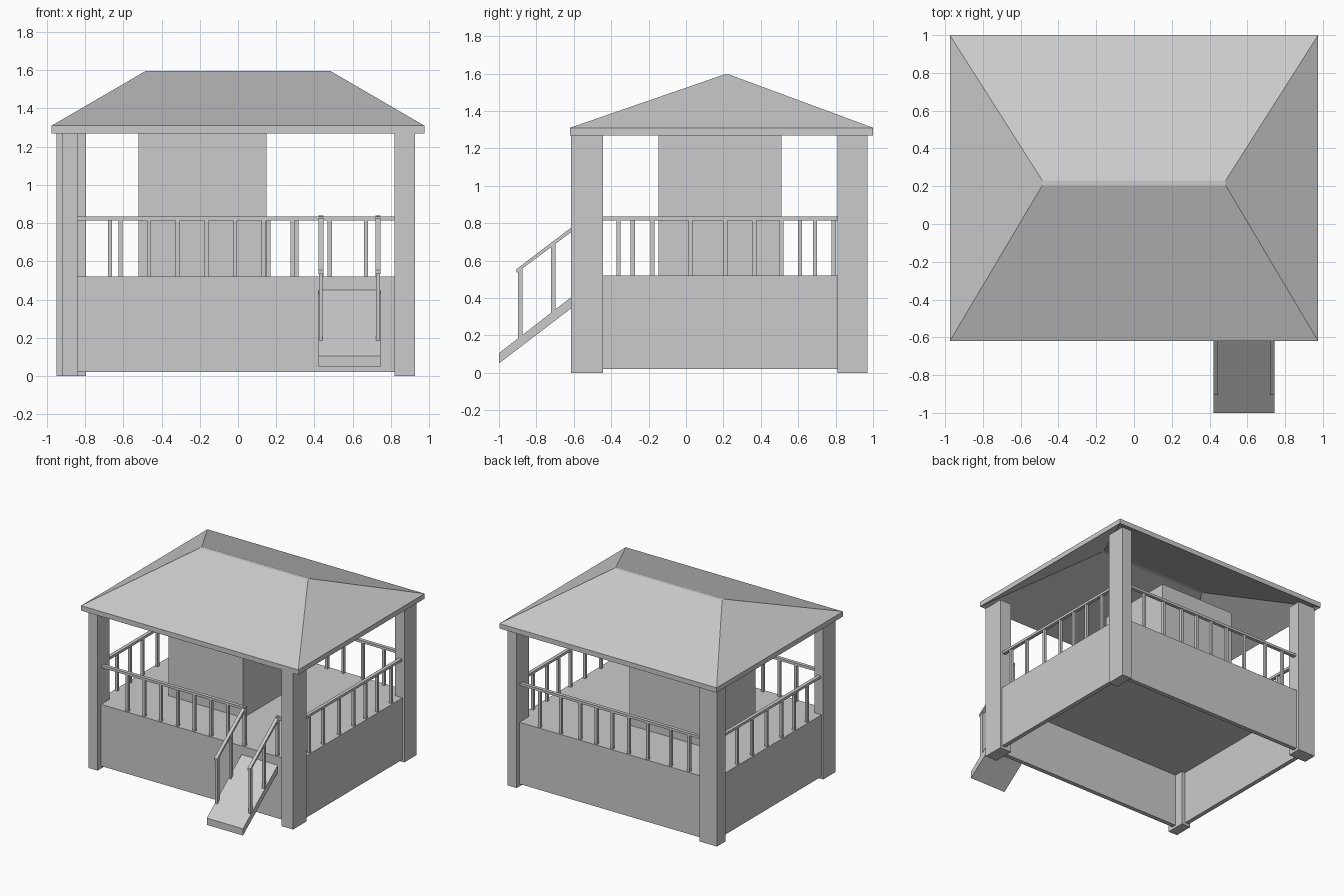
import bpy
from mathutils import Vector

cube = bpy.data.objects.get("Cube")
if cube:
    bpy.data.objects.remove(cube, do_unlink=True)

grey = bpy.data.materials.new("plain_grey")
grey.use_nodes = True
grey.diffuse_color = (0.6, 0.6, 0.6, 1)
grey.node_tree.nodes["Principled BSDF"].inputs["Base Color"].default_value = (0.6, 0.6, 0.6, 1)


def add_mesh(name, verts, faces):
    mesh = bpy.data.meshes.new(name)
    mesh.from_pydata(verts, [], faces)
    mesh.materials.append(grey)
    obj = bpy.data.objects.new(name, mesh)
    bpy.context.collection.objects.link(obj)
    return obj


def prism(name, bottom, top):
    """Closed solid between two matching loops of points."""
    n = len(bottom)
    sides = [(i, (i + 1) % n, n + (i + 1) % n, n + i) for i in range(n)]
    caps = [tuple(reversed(range(n))), tuple(range(n, 2 * n))]
    return add_mesh(name, bottom + top, sides + caps)


def box(name, x, y, z):
    loop = [(x[0], y[0]), (x[1], y[0]), (x[1], y[1]), (x[0], y[1])]
    return prism(name, [(a, b, z[0]) for a, b in loop], [(a, b, z[1]) for a, b in loop])


def side_prism(name, x, profile):
    """Extrude a (y, z) profile along x."""
    return prism(name, [(x[1], y, z) for y, z in profile], [(x[0], y, z) for y, z in profile])


FLOOR, EAVE, RAIL = 0.52, 1.27, 0.825

# Corner posts
box("front_right_post", (-0.92, -0.84), (-0.60, -0.445), (0, EAVE))
box("front_left_post", (0.82, 0.925), (-0.615, -0.445), (0, EAVE))
box("back_right_post", (-0.95, -0.795), (0.85, 0.96), (0, EAVE))
box("back_left_post", (0.84, 0.925), (0.81, 0.97), (0, EAVE))

# Skirt walls and deck
box("front_wall", (-0.84, 0.82), (-0.555, -0.52), (0.02, FLOOR))
box("back_wall", (-0.80, 0.84), (0.90, 0.935), (0.02, FLOOR))
box("right_wall", (-0.905, -0.87), (-0.45, 0.86), (0.02, FLOOR))
box("left_wall", (0.875, 0.91), (-0.45, 0.82), (0.02, FLOOR))
box("deck", (-0.87, 0.875), (-0.52, 0.90), (0.45, FLOOR))

# Central room
box("central_room", (-0.52, 0.15), (-0.147, 0.51), (FLOOR, EAVE))

# Hollow hipped roof: the underside follows the outer slopes
eave = [(-0.975, -0.62), (0.975, -0.62), (0.975, 1.0), (-0.975, 1.0)]
ridge = [(-0.485, 0.205), (0.485, 0.205), (0.485, 0.23), (-0.485, 0.23)]
verts = []
for drop in (0, 0.04):
    verts += [(x, y, 1.31 - drop) for x, y in eave]
    verts += [(x, y, 1.595 - drop) for x, y in ridge]
faces = [(4, 5, 6, 7), (15, 14, 13, 12)]
for i in range(4):
    j = (i + 1) % 4
    faces += [(i, j, j + 4, i + 4), (i + 12, j + 12, j + 8, i + 8), (i + 8, j + 8, j, i)]
add_mesh("roof", verts, faces)


# Railings
def railing(name, axis, offset, start, end, spots):
    def part(part_name, span, thick, z):
        across = (offset - thick, offset + thick)
        xy = (span, across) if axis == "x" else (across, span)
        box(part_name, *xy, z)
    part(name + "_rail", (start, end), 0.014, (RAIL - 0.01, RAIL + 0.01))
    for s in spots:
        part(name + "_baluster", (s - 0.011, s + 0.011), 0.011, (FLOOR, RAIL - 0.01))


railing("front", "x", -0.535, -0.84, 0.447, [-0.615 + 0.15 * i for i in range(8)])
railing("front_corner", "x", -0.535, 0.72, 0.82, [0.73])
railing("back", "x", 0.915, -0.80, 0.84,
        [-0.67, -0.505, -0.3, -0.13, 0.02, 0.16, 0.305, 0.48, 0.67])
railing("left", "y", 0.89, -0.445, 0.81, [-0.36, -0.18, 0.025, 0.21, 0.365, 0.51, 0.69])
railing("right", "y", -0.885, -0.445, 0.85, [-0.285, -0.12, 0.04, 0.23, 0.42, 0.61, 0.79])

# Entry ramp
side_prism("ramp", (0.42, 0.745), [(-1, 0.05), (-0.555, 0.39), (-0.555, 0.45), (-1, 0.105)])

# Ramp handrails with balusters
for x in (0.433, 0.732):
    side_prism("ramp_handrail", (x - 0.013, x + 0.013),
               [(-0.905, 0.535), (-0.53, 0.815), (-0.53, 0.84), (-0.905, 0.555)])
    for y, low, high in ((-0.885, 0.18, 0.555), (-0.71, 0.32, 0.69)):
        box("ramp_baluster", (x - 0.01, x + 0.01), (y - 0.012, y + 0.012), (low, high))
